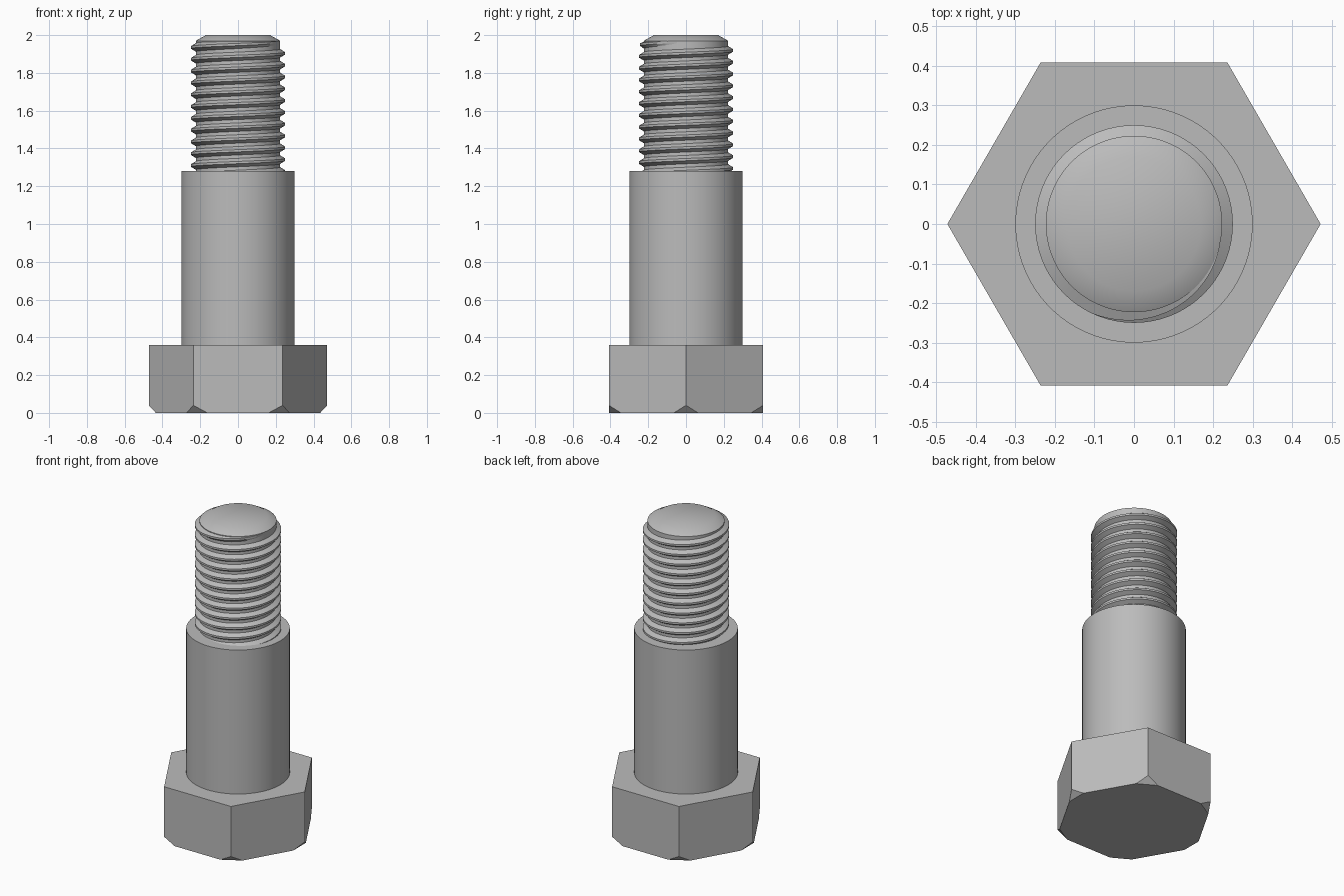
import bpy, bmesh
from math import cos, sin, tau, radians
from mathutils import Vector

cube = bpy.data.objects.get("Cube")
if cube:
    bpy.data.objects.remove(cube, do_unlink=True)

steel = bpy.data.materials.new("steel_grey")
steel.use_nodes = True
steel.diffuse_color = (0.5, 0.5, 0.5, 1)
steel.node_tree.nodes["Principled BSDF"].inputs["Base Color"].default_value = steel.diffuse_color


def finish(bm, name, smooth=None):
    bmesh.ops.recalc_face_normals(bm, faces=bm.faces)
    mesh = bpy.data.meshes.new(name)
    bm.to_mesh(mesh)
    bm.free()
    mesh.materials.append(steel)
    obj = bpy.data.objects.new(name, mesh)
    bpy.context.collection.objects.link(obj)
    if smooth:
        bpy.ops.object.select_all(action="DESELECT")
        obj.select_set(True)
        bpy.context.view_layer.objects.active = obj
        bpy.ops.object.shade_smooth_by_angle(angle=radians(smooth))
    return obj


def bridge(bm, a, b, closed=True):
    n = len(a)
    for i in range(n if closed else n - 1):
        j = (i + 1) % n
        bm.faces.new((a[i], a[j], b[j], b[i]))


def lathe(profile, segments):
    """Closed solid turned from (radius, height) points."""
    bm = bmesh.new()
    rings = [[bm.verts.new((r * cos(tau * i / segments), r * sin(tau * i / segments), z))
              for i in range(segments)] for r, z in profile]
    for a, b in zip(rings, rings[1:]):
        bridge(bm, a, b)
    bm.faces.new(rings[0])
    bm.faces.new(rings[-1])
    return bm


# Hexagonal head with its lower corners cut off
HEX_R, HEAD_H, CUT_R, CUT_H = 0.472, 0.36, 0.435, 0.04
bm = lathe([(HEX_R, 0), (HEX_R, HEAD_H)], 6)
for i in range(6):
    out = Vector((cos(tau * i / 6), sin(tau * i / 6), 0))
    normal = out * CUT_H - Vector((0, 0, HEX_R - CUT_R))
    cut = bmesh.ops.bisect_plane(bm, geom=bm.verts[:] + bm.edges[:] + bm.faces[:],
                                 plane_co=out * CUT_R, plane_no=normal, clear_outer=True)
    edges = [e for e in cut["geom_cut"] if isinstance(e, bmesh.types.BMEdge)]
    bmesh.ops.holes_fill(bm, edges=edges, sides=0)
finish(bm, "hex_head")

# Smooth shoulder and threaded core with a chamfered tip
finish(lathe([(0.3, 0.34), (0.3, 1.28)], 96), "shoulder", 35)
ROOT, CREST, TIP_Z = 0.223, 0.25, 1.97
finish(lathe([(ROOT, 1.25), (ROOT, TIP_Z), (0.17, 2.0)], 96), "threaded_core", 35)

# Right-handed thread ridge, fading into the core near the tip
PITCH, STEPS, TURNS, FADE = 0.0625, 72, 12, 0.32
HALF_ROOT, HALF_CREST = 0.026, 0.006
bm = bmesh.new()
previous = None
for i in range(STEPS * TURNS + 1):
    turn = i / STEPS - TURNS
    z = TIP_Z - 0.004 + turn * PITCH
    k = min(1, -turn / FADE)
    crest = ROOT - 0.003 + (CREST - ROOT + 0.003) * k
    row = []
    for r, dz in ((ROOT - 0.006, -HALF_ROOT), (crest, -HALF_CREST),
                  (crest, HALF_CREST), (ROOT - 0.006, HALF_ROOT)):
        height = min(z + dz, TIP_Z - 0.002)
        row.append(bm.verts.new((r * cos(tau * turn), r * sin(tau * turn), height)))
    if previous:
        bridge(bm, previous, row)
    else:
        bm.faces.new(row)
    previous = row
bm.faces.new(previous)
finish(bm, "thread_ridge", 25)
